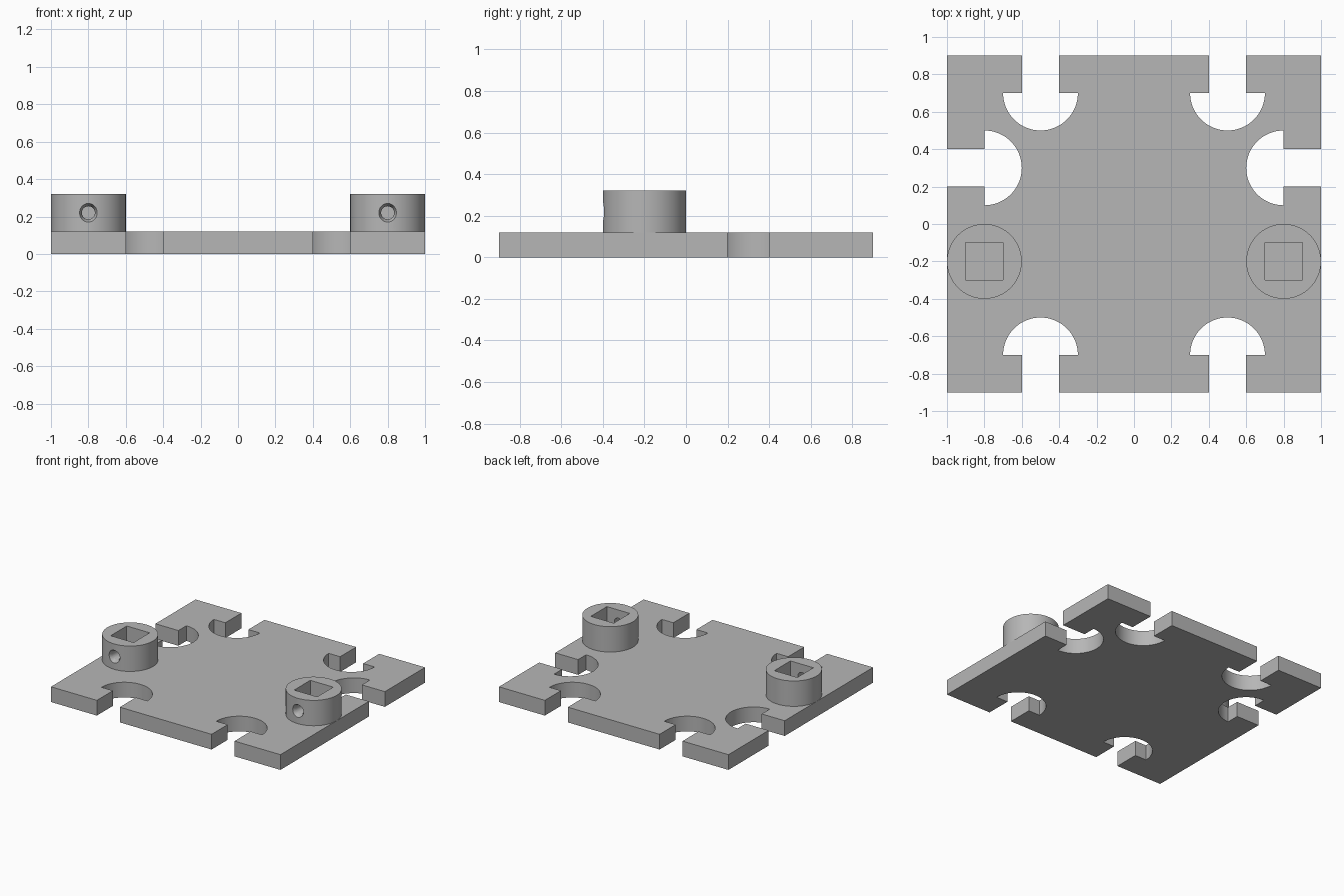
import bpy
import bmesh
from math import sin, cos, pi
from mathutils import Matrix, Vector

cube = bpy.data.objects.get("Cube")
if cube:
    bpy.data.objects.remove(cube, do_unlink=True)

THICK = 0.12      # plate thickness
BOSS_H = 0.2      # height of each socket
R = 0.2           # radius of pockets and sockets

grey = bpy.data.materials.new("plain grey")
grey.use_nodes = True
grey.diffuse_color = (0.47, 0.47, 0.47, 1)
grey.node_tree.nodes["Principled BSDF"].inputs["Base Color"].default_value = grey.diffuse_color


def make_object(name, bm):
    bmesh.ops.recalc_face_normals(bm, faces=bm.faces)
    mesh = bpy.data.meshes.new(name)
    bm.to_mesh(mesh)
    bm.free()
    mesh.materials.append(grey)
    ob = bpy.data.objects.new(name, mesh)
    bpy.context.collection.objects.link(ob)
    return ob


def smooth(ob):
    bpy.ops.object.select_all(action='DESELECT')
    ob.select_set(True)
    bpy.context.view_layer.objects.active = ob
    bpy.ops.object.shade_smooth_by_angle(angle=pi / 6)


def notch(mouth, inward):
    """Slot leading to a half-round pocket, listed counterclockwise."""
    mouth, inward = Vector(mouth), Vector(inward)
    along = Vector((inward.y, -inward.x))
    centre = mouth + inward * R
    arc = [centre - along * R * cos(a) + inward * R * sin(a)
           for a in (pi * i / 32 for i in range(33))]
    half = along * R / 2
    return [mouth - half, centre - half] + arc + [centre + half, mouth + half]


# Plate: corners and notches, walked around the edge
front, right, back, left = Vector((0, 1)), Vector((-1, 0)), Vector((0, -1)), Vector((1, 0))
outline = [Vector((-1, -0.9))]
outline += notch((-0.5, -0.9), front) + notch((0.5, -0.9), front)
outline += [Vector((1, -0.9))] + notch((1, 0.3), right)
outline += [Vector((1, 0.9))] + notch((0.5, 0.9), back) + notch((-0.5, 0.9), back)
outline += [Vector((-1, 0.9))] + notch((-1, 0.3), left)

bm = bmesh.new()
base = bm.faces.new([bm.verts.new((p.x, p.y, 0)) for p in outline])
extruded = bmesh.ops.extrude_face_region(bm, geom=[base], use_keep_orig=True)["geom"]
bmesh.ops.translate(bm, vec=(0, 0, THICK),
                    verts=[g for g in extruded if isinstance(g, bmesh.types.BMVert)])
plate = make_object("plate", bm)
smooth(plate)


def cone(name, r1, r2, start, end, segments):
    """Round solid running from start to end."""
    axis = Vector(end) - Vector(start)
    place = Matrix.Translation((Vector(start) + Vector(end)) / 2)
    place = place @ axis.to_track_quat('Z', 'Y').to_matrix().to_4x4()
    bm = bmesh.new()
    bmesh.ops.create_cone(bm, cap_ends=True, segments=segments, radius1=r1,
                          radius2=r2, depth=axis.length, matrix=place)
    return make_object(name, bm)


def socket(name, x):
    y, mid = -0.2, THICK + BOSS_H / 2
    boss = cone(name, R, R, (x, y, THICK), (x, y, THICK + BOSS_H), 64)
    # Square well, screw hole and its countersink
    bm = bmesh.new()
    bmesh.ops.create_cube(bm, size=0.2, matrix=Matrix.Translation((x, y, mid))
                          @ Matrix.Diagonal((1, 1, 2, 1)))
    cutters = [make_object("well_cutter", bm),
               cone("hole_cutter", 0.035, 0.035, (x, -0.45, mid), (x, y, mid), 32),
               cone("sink_cutter", 0.055, 0.035, (x, -0.41, mid), (x, -0.37, mid), 32)]
    for c in cutters:
        c.hide_render = True
        mod = boss.modifiers.new(c.name, 'BOOLEAN')
        mod.operation, mod.solver, mod.object = 'DIFFERENCE', 'EXACT', c
    bpy.context.view_layer.update()
    result = boss.evaluated_get(bpy.context.evaluated_depsgraph_get())
    mesh = bpy.data.meshes.new_from_object(result)
    boss.modifiers.clear()
    boss.data = mesh
    for c in cutters:
        bpy.data.objects.remove(c, do_unlink=True)
    smooth(boss)


socket("left_socket", 0.8)
socket("right_socket", -0.8)
